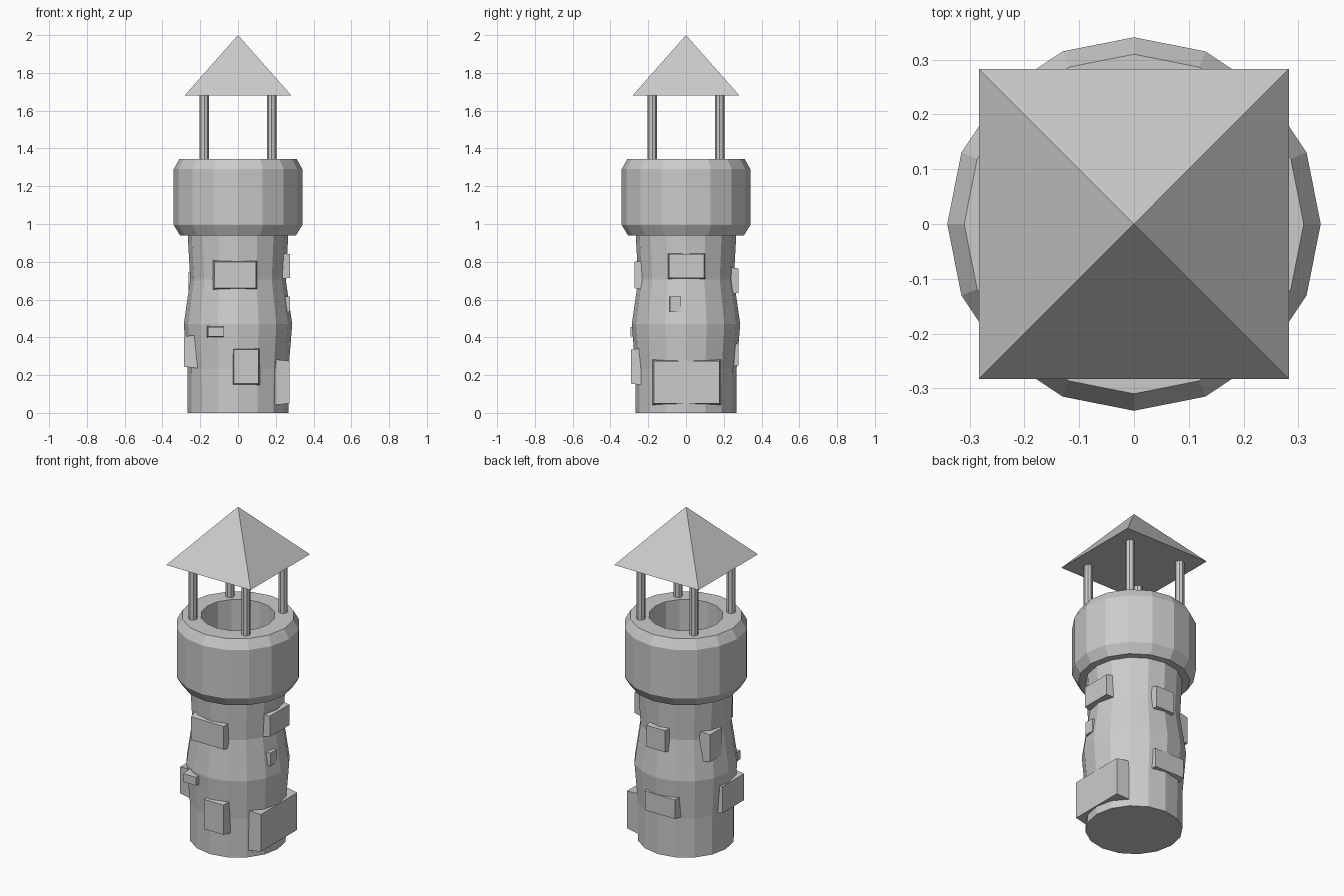
import bpy, bmesh, math

if "Cube" in bpy.data.objects:
    bpy.data.objects.remove(bpy.data.objects["Cube"])

SIDES = 16


def finish(name, bm):
    bmesh.ops.recalc_face_normals(bm, faces=bm.faces)
    mesh = bpy.data.meshes.new(name)
    bm.to_mesh(mesh)
    bm.free()
    obj = bpy.data.objects.new(name, mesh)
    bpy.context.collection.objects.link(obj)
    return obj


def lathe(name, profile):
    """Stack 16-sided rings from (radius, z) pairs and cap both ends."""
    bm = bmesh.new()
    rings = []
    for r, z in profile:
        rings.append([bm.verts.new((r * math.cos(i * math.tau / SIDES),
                                    r * math.sin(i * math.tau / SIDES), z))
                      for i in range(SIDES)])
    for a, b in zip(rings, rings[1:]):
        for i in range(SIDES):
            j = (i + 1) % SIDES
            bm.faces.new((a[i], a[j], b[j], b[i]))
    bm.faces.new(rings[0])
    bm.faces.new(rings[-1])
    return finish(name, bm)


def brick(name, side, u0, u1, z0, z1, inner, outer, flare=0.01):
    """Raised stone, slightly wider at the wall; u is x (front/back) or y (sides)."""
    place = {"front": lambda u, d, z: (u, -d, z),
             "back": lambda u, d, z: (u, d, z),
             "right": lambda u, d, z: (d, u, z),
             "left": lambda u, d, z: (-d, u, z)}[side]
    bm = bmesh.new()
    loops = []
    for d, f in ((inner, 0.0), (outer, flare)):
        loops.append([bm.verts.new(place(u, d, z)) for u, z in
                      ((u0 + f, z0 + f), (u1 - f, z0 + f),
                       (u1 - f, z1 - f), (u0 + f, z1 - f))])
    a, b = loops
    bm.faces.new(a)
    bm.faces.new(b)
    for i in range(4):
        j = (i + 1) % 4
        bm.faces.new((a[i], a[j], b[j], b[i]))
    return finish(name, bm)


# Tower shaft with a bulge in the middle
lathe("tower_shaft", [(0.267, 0), (0.268, 0.235), (0.287, 0.47),
                      (0.253, 0.705), (0.266, 0.94)])

# Chamfered tower head with a sunken well in its top
lathe("tower_head", [(0.307, 0.94), (0.341, 0.995), (0.341, 1.29),
                     (0.31, 1.345), (0.205, 1.345), (0.205, 1.0)])

# Four roof posts
for name, sx, sy in (("front_left", -1, -1), ("front_right", 1, -1),
                     ("back_left", -1, 1), ("back_right", 1, 1)):
    bpy.ops.mesh.primitive_cylinder_add(vertices=8, radius=0.025, depth=0.35,
                                        location=(sx * 0.178, sy * 0.178, 1.51))
    bpy.context.object.name = name + "_post"

# Pyramid roof
bpy.ops.mesh.primitive_cone_add(vertices=4, radius1=0.283 * math.sqrt(2), radius2=0,
                                depth=0.32, location=(0, 0, 1.84),
                                rotation=(0, 0, math.pi / 4))
bpy.context.object.name = "roof"

# Raised stones around the shaft
brick("front_upper_stone", "front", -0.135, 0.105, 0.65, 0.81, 0.20, 0.272)
brick("front_small_stone", "front", -0.164, -0.07, 0.40, 0.46, 0.22, 0.295, 0.005)
brick("front_lower_stone", "front", -0.032, 0.118, 0.145, 0.345, 0.22, 0.292)
brick("right_upper_stone", "right", -0.10, 0.106, 0.705, 0.85, 0.20, 0.276)
brick("right_small_stone", "right", -0.09, -0.022, 0.53, 0.62, 0.22, 0.276, 0.005)
brick("right_lower_stone", "right", -0.18, 0.187, 0.04, 0.285, 0.18, 0.272)
brick("back_upper_stone", "back", -0.065, 0.08, 0.625, 0.775, 0.20, 0.277)
brick("back_lower_stone", "back", -0.132, 0.09, 0.24, 0.375, 0.20, 0.279)
brick("left_upper_stone", "left", 0.025, 0.155, 0.57, 0.755, 0.17, 0.262)
brick("left_lower_stone", "left", -0.155, 0.07, 0.235, 0.415, 0.20, 0.286)
